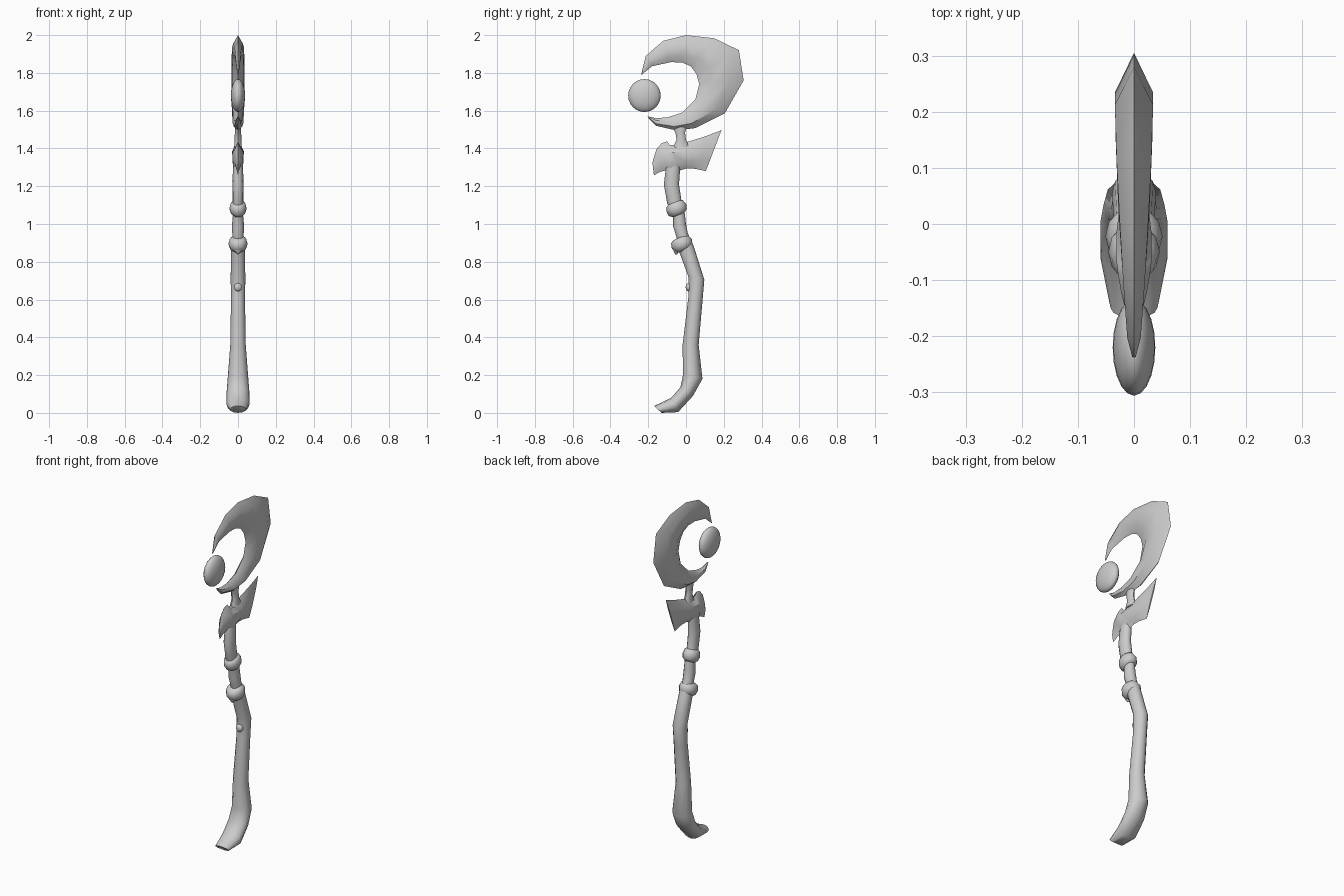
import bpy, bmesh, math
from mathutils import Vector


def finish(name, rings, angle):
    """Skin a list of closed rings, cap both ends, shade smooth by angle."""
    bm = bmesh.new()
    loops = [[bm.verts.new(p) for p in r] for r in rings]
    n = len(loops[0])
    for a, b in zip(loops, loops[1:]):
        for i in range(n):
            j = (i + 1) % n
            bm.faces.new((a[i], a[j], b[j], b[i]))
    bm.faces.new(loops[0][::-1])
    bm.faces.new(loops[-1])
    bmesh.ops.recalc_face_normals(bm, faces=bm.faces)
    me = bpy.data.meshes.new(name)
    bm.to_mesh(me)
    bm.free()
    ob = bpy.data.objects.new(name, me)
    bpy.context.collection.objects.link(ob)
    smooth(ob, angle)
    return ob


def smooth(ob, angle=50):
    bpy.ops.object.select_all(action='DESELECT')
    ob.select_set(True)
    bpy.context.view_layer.objects.active = ob
    bpy.ops.object.shade_smooth_by_angle(angle=math.radians(angle))


def blade(name, stations):
    """Flat sharp-edged shape: (outer y,z, inner y,z, half thickness)."""
    rings = []
    for y1, z1, y2, z2, w in stations:
        a, b = Vector((0, y1, z1)), Vector((0, y2, z2))
        x = Vector((w, 0, 0))
        p, q = a.lerp(b, 0.3), a.lerp(b, 0.72)
        rings.append([a, p + x, q + x * 0.9, b, q - x * 0.9, p - x])
    return finish(name, rings, 40)


def tube(name, stations, sides=10):
    """Round shape: (back y,z, front y,z, half width in x)."""
    rings = []
    for y1, z1, y2, z2, w in stations:
        a, b = Vector((0, y1, z1)), Vector((0, y2, z2))
        c, r = (a + b) / 2, (b - a) / 2
        ring = []
        for i in range(sides):
            t = 2 * math.pi * i / sides
            ring.append(c + r * math.cos(t) + Vector((w * math.sin(t), 0, 0)))
        rings.append(ring)
    return finish(name, rings, 50)


def ball(name, loc, scale, seg=20, rings=12):
    bpy.ops.mesh.primitive_uv_sphere_add(segments=seg, ring_count=rings, radius=1,
                                         location=loc)
    ob = bpy.context.object
    ob.name = name
    ob.scale = scale
    smooth(ob, 60)
    return ob


# crescent head
blade("crescent_head", [
    (-.238, 1.788, -.235, 1.790, .003), (-.213, 1.89, -.18, 1.835, .012),
    (-.12, 1.97, -.08, 1.857, .019), (0, 2.0, -.02, 1.855, .025),
    (.15, 1.983, .025, 1.835, .031), (.28, 1.92, .055, 1.795, .034),
    (.305, 1.76, .07, 1.74, .034), (.205, 1.585, .05, 1.66, .033),
    (.05, 1.508, -.02, 1.59, .028), (-.05, 1.495, -.095, 1.565, .022),
    (-.16, 1.52, -.16, 1.56, .014), (-.205, 1.568, -.202, 1.570, .003)])

# floating orb, flattened sideways
ball("orb", (0, -.22, 1.68), (.038, .086, .087))

# neck between the crescent and the winged collar
tube("neck", [
    (-.075, 1.525, .01, 1.525, .014), (-.055, 1.48, -.005, 1.485, .017),
    (-.05, 1.445, .0, 1.445, .018), (-.07, 1.405, .025, 1.41, .02)], 8)

# winged collar
blade("winged_collar", [
    (-.178, 1.325, -.17, 1.258, .004), (-.157, 1.395, -.135, 1.277, .016),
    (-.13, 1.427, -.10, 1.285, .023), (-.10, 1.437, -.075, 1.24, .028),
    (-.085, 1.417, -.03, 1.285, .031), (-.02, 1.425, .0, 1.293, .031),
    (.025, 1.44, .04, 1.293, .026), (.10, 1.463, .075, 1.287, .018),
    (.188, 1.497, .105, 1.28, .004)])

# crooked shaft with curved foot
tube("shaft", [
    (-.105, 1.31, -.03, 1.31, .026), (-.117, 1.21, -.037, 1.21, .03),
    (-.10, 1.11, -.025, 1.13, .029), (-.068, 1.04, -.007, 1.06, .027),
    (-.068, .985, .0, 1.0, .032), (-.05, .93, .01, .95, .03),
    (-.035, .85, .04, .885, .036), (.013, .72, .097, .705, .039),
    (.012, .61, .088, .60, .037), (-.018, .36, .067, .36, .041),
    (-.016, .2, .087, .18, .054), (-.03, .135, .037, .09, .06),
    (-.078, .08, -.042, .004, .06), (-.168, .037, -.13, 0, .042)], 12)
ball("shaft_knot", (0, .014, .665), (.022, .016, .022), 10, 6)

# two tilted binding rings, each with a small point hanging at the front
for i, (y, z, r, w, drop) in enumerate([(-.05, 1.082, .05, .044, .02),
                                        (-.022, .895, .052, .049, .042)]):
    axis, side = Vector((-.42, .91)), Vector((.91, .42))
    st = []
    for h, k in [(.036, .65), (.026, .97), (0, 1.12), (-.024, .97), (-.036, .65)]:
        c = Vector((y, z)) + axis * h
        a, b = c - side * r * k, c + side * r * k
        st.append((a.x, a.y, b.x, b.y, w * k * .93))
    tube(f"binding_ring_{i + 1}", st, 12)
    fy, fz = y - .033, z - .03
    tube(f"ring_point_{i + 1}", [
        (fy - .016, fz + .015, fy + .03, fz + .025, .03),
        (fy - .012, fz - .005, fy + .025, fz, .022),
        (fy - .002, fz - drop * .6, fy + .008, fz - drop * .6, .003)], 8)
